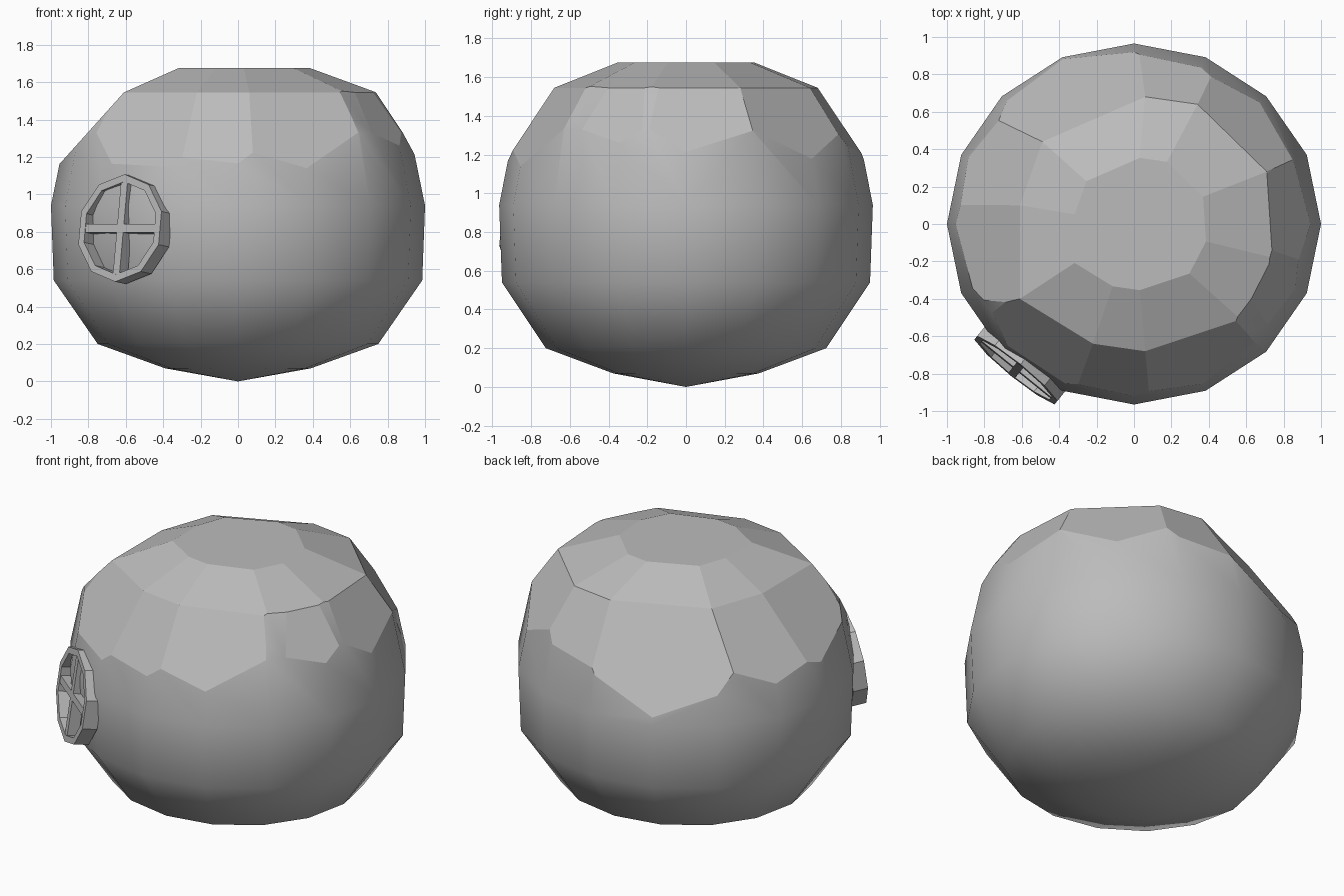
import bpy, bmesh
from math import cos, sin, pi, radians
from mathutils import Vector, Matrix

cube = bpy.data.objects.get("Cube")
if cube:
    bpy.data.objects.remove(cube)

grey = bpy.data.materials.new("stone_grey")
grey.use_nodes = True
grey.diffuse_color = (0.5, 0.5, 0.5, 1)
grey.node_tree.nodes["Principled BSDF"].inputs["Base Color"].default_value = (0.5, 0.5, 0.5, 1)


def finish(name, bm):
    mesh = bpy.data.meshes.new(name)
    bm.to_mesh(mesh)
    bm.free()
    mesh.materials.append(grey)
    obj = bpy.data.objects.new(name, mesh)
    bpy.context.collection.objects.link(obj)
    return obj


# Rounded body: a 16-sided turned profile (radius, height)
SIDES = 16
profile = [(0.39, 0.07), (0.75, 0.2), (0.985, 0.54), (1, 0.94),
           (0.92, 1.33), (0.72, 1.61), (0.38, 1.75)]
bm = bmesh.new()
rings = [[bm.verts.new((r * cos(2 * pi * i / SIDES), 0.965 * r * sin(2 * pi * i / SIDES), z))
          for i in range(SIDES)] for r, z in profile]
bottom, top = bm.verts.new((0, 0, 0)), bm.verts.new((0, 0, 1.8))
for i in range(SIDES):
    j = (i + 1) % SIDES
    bm.faces.new((bottom, rings[0][j], rings[0][i]))
    bm.faces.new((top, rings[-1][i], rings[-1][j]))
    for a, b in zip(rings, rings[1:]):
        bm.faces.new((a[i], a[j], b[j], b[i]))
for f in bm.faces:
    f.smooth = True


def slice_flat(point, normal):
    """Cut the body with a plane and close the cut with a flat facet."""
    geom = bm.verts[:] + bm.edges[:] + bm.faces[:]
    cut = bmesh.ops.bisect_plane(bm, geom=geom, dist=1e-5, plane_co=point,
                                 plane_no=normal, clear_outer=True)["geom_cut"]
    edges = [e for e in cut if isinstance(e, bmesh.types.BMEdge) and e.is_boundary]
    if edges:
        for f in bmesh.ops.edgeloop_fill(bm, edges=edges)["faces"]:
            f.smooth = False


# Chiselled crown: sloping upper facets and steeper shoulder facets share this rim (clockwise)
rim = [(0.06, 0.68), (0.34, 0.64), (0.71, 0.28), (0.74, -0.18), (0.57, -0.51),
       (0.06, -0.68), (-0.22, -0.64), (-0.61, -0.4), (-0.61, 0.1), (-0.49, 0.44)]
shoulder_run = [0.65] * 7 + [0.9, 0.85, 0.65]
slice_flat(Vector((0, 0, 1.675)), Vector((0, 0, 1)))
for i, (x, y) in enumerate(rim):
    a = Vector((x, y, 1.545))
    b = Vector((*rim[(i + 1) % len(rim)], 1.545))
    along = (b - a).normalized()
    out = along.cross(Vector((0, 0, -1))) * -1
    if out.dot(a) < 0:
        out.negate()
    reach = out.dot(a) * 0.48
    slice_flat(a, (out * 0.13 + Vector((0, 0, reach))).normalized())
    slice_flat(a, (out + Vector((0, 0, shoulder_run[i]))).normalized())
bmesh.ops.recalc_face_normals(bm, faces=bm.faces)
finish("body", bm)

# Round window on the front right side: local x is across, y is up, z is outward
outward = Vector((-0.63, -0.78, 0)).normalized()
across = Vector((0, 0, 1)).cross(outward)
outward = (Matrix.Rotation(radians(-8), 3, across) @ outward)
up = outward.cross(across)
place = Matrix((across, up, outward)).transposed().to_4x4()
place.translation = Vector((-0.63, -0.78, 0)).normalized() * 1.005 + Vector((0, 0, 0.82))

bm = bmesh.new()
N = 10
section = [(0.29, -0.09), (0.29, 0), (0.25, 0), (0.25, -0.09)]
loops = [[bm.verts.new((r * sin(2 * pi * i / N), r * cos(2 * pi * i / N), d))
          for i in range(N)] for r, d in section]
for a, b in zip(loops, loops[1:] + loops[:1]):
    for i in range(N):
        j = (i + 1) % N
        bm.faces.new((a[i], a[j], b[j], b[i]))
bmesh.ops.recalc_face_normals(bm, faces=bm.faces)
finish("window_frame", bm).matrix_world = place

# Crossed window bars
for name, size in (("window_bar_upright", (0.045, 0.51, 0.07)),
                   ("window_bar_level", (0.5, 0.045, 0.066))):
    bm = bmesh.new()
    bmesh.ops.create_cube(bm, size=1)
    bmesh.ops.scale(bm, vec=size, verts=bm.verts)
    bmesh.ops.translate(bm, vec=(0, 0, -size[2] / 2 - 0.003), verts=bm.verts)
    finish(name, bm).matrix_world = place
